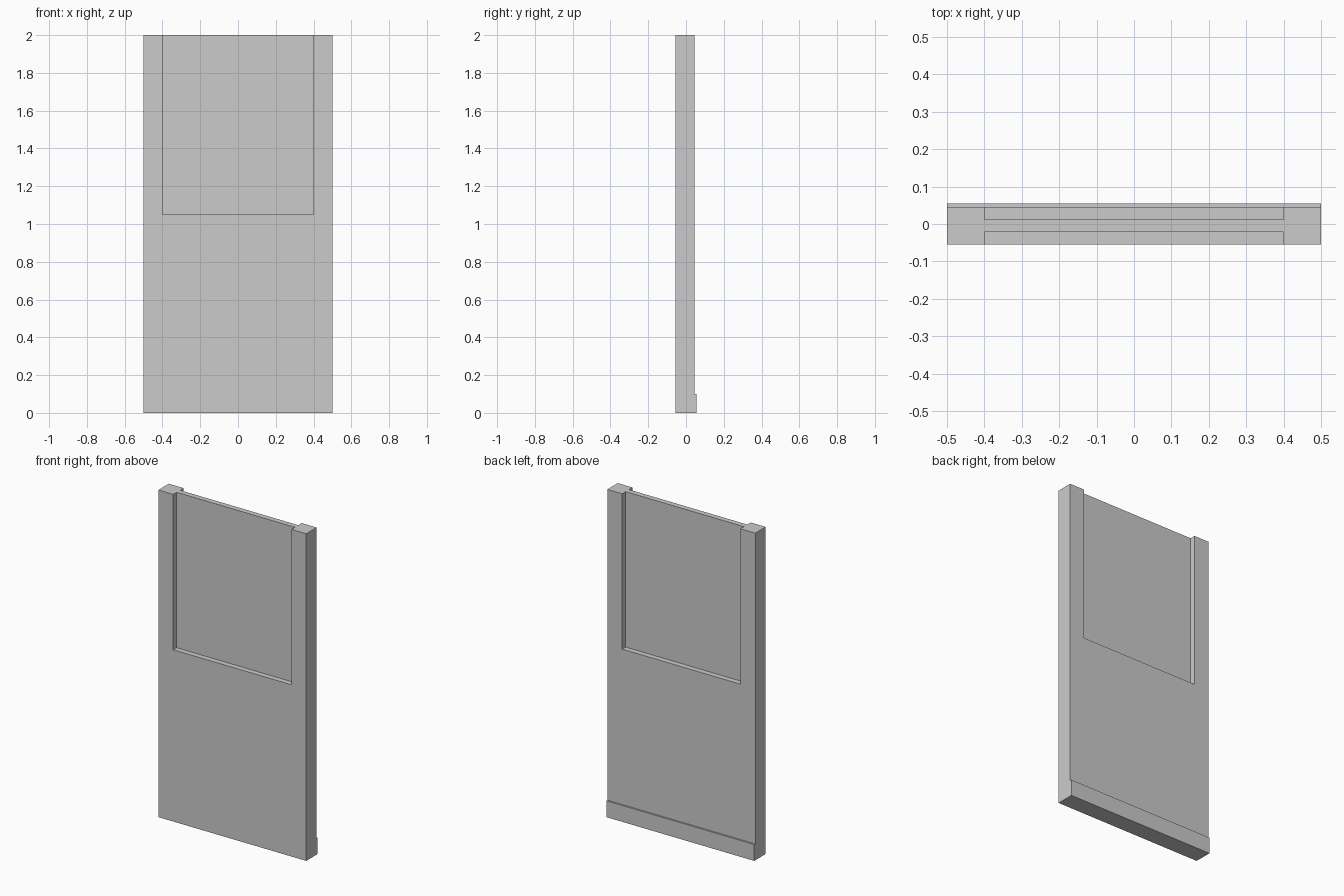
import bpy, bmesh

if "Cube" in bpy.data.objects:
    bpy.data.objects.remove(bpy.data.objects["Cube"])

HALF_W, HEIGHT = 0.5, 2.0
FRONT, BACK, SKIRT = -0.055, 0.045, 0.055
DEPTH = 0.1 / 3          # recess depth on each side


def extrude_profile(name, profile, half_width):
    """Extrude a (y, z) profile along x, centred on x = 0."""
    bm = bmesh.new()
    face = bm.faces.new([bm.verts.new((-half_width, y, z)) for y, z in profile])
    ext = bmesh.ops.extrude_face_region(bm, geom=[face])
    verts = [g for g in ext["geom"] if isinstance(g, bmesh.types.BMVert)]
    bmesh.ops.translate(bm, verts=verts, vec=(2 * half_width, 0, 0))
    bmesh.ops.recalc_face_normals(bm, faces=bm.faces[:])
    mesh = bpy.data.meshes.new(name)
    bm.to_mesh(mesh)
    bm.free()
    obj = bpy.data.objects.new(name, mesh)
    bpy.context.collection.objects.link(obj)
    return obj


# Wall slab with the skirting step along the back foot
wall = extrude_profile("wall_panel", [
    (FRONT, 0), (SKIRT, 0), (SKIRT, 0.1), (BACK, 0.1),
    (BACK, HEIGHT), (FRONT, HEIGHT)], HALF_W)

# Recesses, open at the top, on the front and back
cutters = []
for name, y0, y1 in (("front_recess_cutter", FRONT - 0.1, FRONT + DEPTH),
                     ("back_recess_cutter", BACK - DEPTH, BACK + 0.1)):
    cutter = extrude_profile(name, [(y0, 1.05), (y1, 1.05), (y1, 2.1), (y0, 2.1)], 0.4)
    cutter.hide_render = True
    mod = wall.modifiers.new(name, 'BOOLEAN')
    mod.operation, mod.solver, mod.object = 'DIFFERENCE', 'EXACT', cutter
    cutters.append(cutter)

# Apply the cuts and remove the helpers
bpy.context.view_layer.objects.active = wall
wall.select_set(True)
for mod in list(wall.modifiers):
    bpy.ops.object.modifier_apply(modifier=mod.name)
for cutter in cutters:
    bpy.data.objects.remove(cutter)
